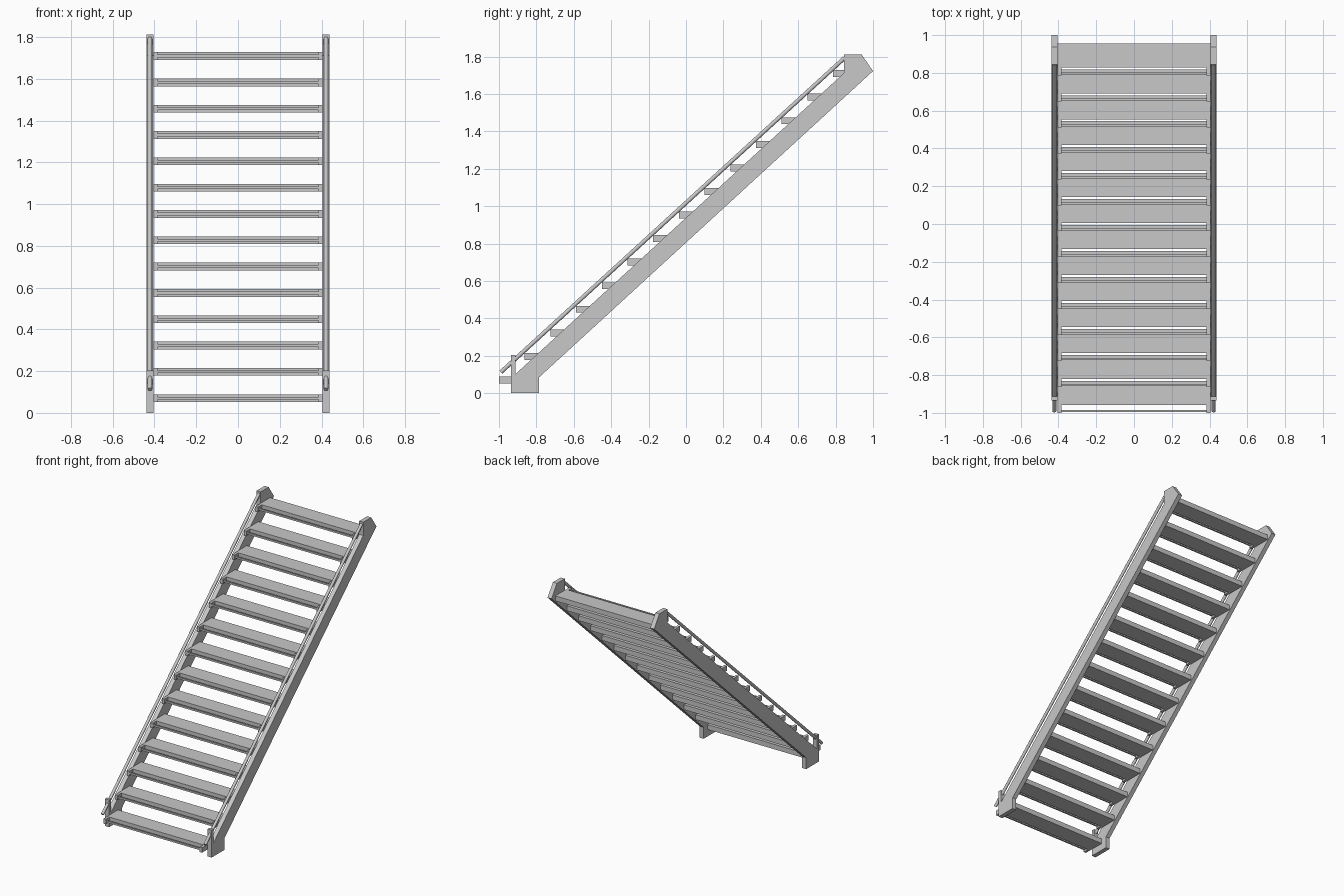
import bpy
import bmesh
import math
from mathutils import Vector

cube = bpy.data.objects.get("Cube")
if cube:
    bpy.data.objects.remove(cube, do_unlink=True)

grey = bpy.data.materials.new("light_grey_metal")
grey.use_nodes = True
colour = (0.58, 0.58, 0.58, 1)
grey.diffuse_color = colour
grey.node_tree.nodes["Principled BSDF"].inputs["Base Color"].default_value = colour


def finish(name, bm):
    bmesh.ops.recalc_face_normals(bm, faces=bm.faces)
    mesh = bpy.data.meshes.new(name)
    bm.to_mesh(mesh)
    bm.free()
    mesh.materials.append(grey)
    obj = bpy.data.objects.new(name, mesh)
    bpy.context.collection.objects.link(obj)
    return obj


def slab(name, profile, x0, x1):
    """Extrude a side profile of (y, z) points from x0 to x1."""
    bm = bmesh.new()
    face = bm.faces.new([bm.verts.new((x0, y, z)) for y, z in profile])
    out = bmesh.ops.extrude_face_region(bm, geom=[face])
    verts = [g for g in out["geom"] if isinstance(g, bmesh.types.BMVert)]
    bmesh.ops.translate(bm, verts=verts, vec=(x1 - x0, 0, 0))
    return finish(name, bm)


def box(name, x0, x1, y0, y1, z0, z1):
    return slab(name, [(y0, z0), (y1, z0), (y1, z1), (y0, z1)], x0, x1)


def rod(name, start, end, radius, sides):
    start, end = Vector(start), Vector(end)
    axis = end - start
    bm = bmesh.new()
    bmesh.ops.create_cone(bm, cap_ends=True, segments=sides, radius1=radius,
                          radius2=radius, depth=axis.length)
    bm.transform(axis.to_track_quat("Z", "Y").to_matrix().to_4x4())
    bmesh.ops.translate(bm, verts=bm.verts, vec=(start + end) / 2)
    obj = finish(name, bm)
    bpy.ops.object.select_all(action="DESELECT")
    obj.select_set(True)
    bpy.context.view_layer.objects.active = obj
    bpy.ops.object.shade_smooth_by_angle(angle=math.radians(40))
    return obj


# Side stringers with foot, front post and raised top end, plus handrails
INNER, OUTER = 0.405, 0.438
stringer = [(-0.935, 0), (-0.785, 0), (-0.785, 0.085), (1.0, 1.722),
            (0.938, 1.812), (0.845, 1.812), (0.845, 1.712),
            (-0.912, 0.102), (-0.912, 0.203), (-0.935, 0.203)]
for side, s in (("left", 1), ("right", -1)):
    slab(side + "_stringer", stringer, s * INNER, s * OUTER)
    x = s * (INNER + OUTER) / 2
    rod(side + "_handrail", (x, -0.99, 0.112), (x, 0.848, 1.793), 0.011, 12)

# Treads: a board, two front end clips and a thin nosing bar across the gap
COUNT, RUN, RISE = 14, 0.1374, 0.126
HEIGHT, DEPTH, GAP, CLIP = 0.037, 0.17, 0.043, 0.385
for i in range(COUNT):
    y = -1.0 + i * RUN
    z = 0.052 + i * RISE
    name = "tread_%d" % (i + 1)
    box(name + "_board", -INNER, INNER, y + GAP, y + DEPTH, z, z + HEIGHT)
    for side, s in (("left", 1), ("right", -1)):
        box(name + "_" + side + "_clip", s * CLIP, s * INNER,
            y, y + GAP, z, z + HEIGHT)
    box(name + "_nosing", -CLIP, CLIP, y + 0.004, y + 0.016,
        z + 0.012, z + 0.025)
